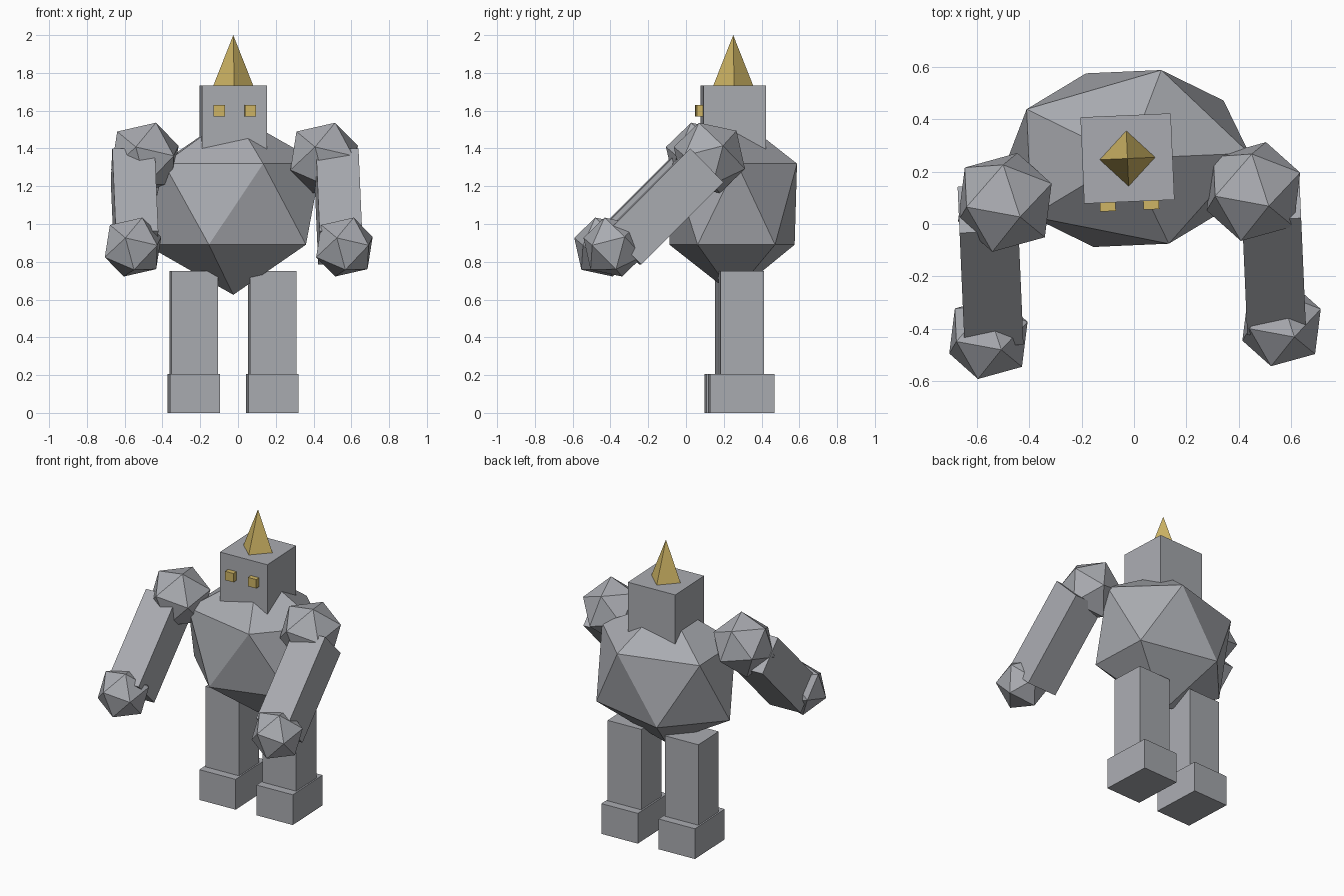
import bpy, math
from mathutils import Matrix, Vector

old = bpy.data.objects.get("Cube")
if old:
    bpy.data.objects.remove(old, do_unlink=True)


def make_material(name, rgb):
    mat = bpy.data.materials.new(name)
    mat.use_nodes = True
    colour = (*rgb, 1.0)
    mat.diffuse_color = colour
    mat.node_tree.nodes["Principled BSDF"].inputs["Base Color"].default_value = colour
    return mat


STONE = make_material("stone grey", (0.40, 0.41, 0.44))
GOLD = make_material("dull gold", (0.62, 0.46, 0.13))

# The whole figure is turned slightly about its own vertical axis
BODY = Matrix.Translation((-0.025, 0.25, 0)) @ Matrix.Rotation(math.radians(2.5), 4, "Z")
ARM_TILT = Matrix.Rotation(math.radians(-45), 4, "X")


def finish(name, mat, centre, size, turn=Matrix()):
    """Name the new primitive, bake its size and place it in the body frame."""
    ob = bpy.context.object
    ob.name = name
    ob.data.name = name
    ob.data.materials.append(mat)
    ob.data.transform(turn @ Matrix.Diagonal((*size, 1)))
    ob.matrix_world = BODY @ Matrix.Translation(Vector(centre))
    return ob


def box(name, mat, centre, size, turn=Matrix()):
    bpy.ops.mesh.primitive_cube_add(size=1)
    return finish(name, mat, centre, size, turn)


def boulder(name, centre, radii, turn=Matrix()):
    bpy.ops.mesh.primitive_ico_sphere_add(subdivisions=1, radius=1)
    return finish(name, STONE, centre, radii, turn)


# Torso and head
boulder("torso", (0, 0, 1.105), (0.52, 0.39, 0.48))
box("head", STONE, (0, 0, 1.565), (0.345, 0.33, 0.335))

# Pyramid horn
bpy.ops.mesh.primitive_cone_add(vertices=4, radius1=0.106, radius2=0, depth=0.268)
finish("horn", GOLD, (0, 0, 1.866), (1, 1, 1))

# Paired parts
for side, s in (("left", 1), ("right", -1)):
    box(side + "_eye", GOLD, (s * 0.083, -0.168, 1.6), (0.06, 0.06, 0.06))
    box(side + "_leg", STONE, (s * 0.208, 0.033, 0.475), (0.245, 0.23, 0.55))
    box(side + "_foot", STONE, (s * 0.208, 0.033, 0.1025), (0.265, 0.34, 0.205))
    boulder(side + "_shoulder", (s * 0.475, -0.147, 1.35), (0.203,) * 3, ARM_TILT)
    box(side + "_arm", STONE, (s * 0.54, -0.386, 1.092), (0.225, 0.25, 0.617), ARM_TILT)
    boulder(side + "_hand", (s * 0.56, -0.66, 0.878), (0.17,) * 3, ARM_TILT)
